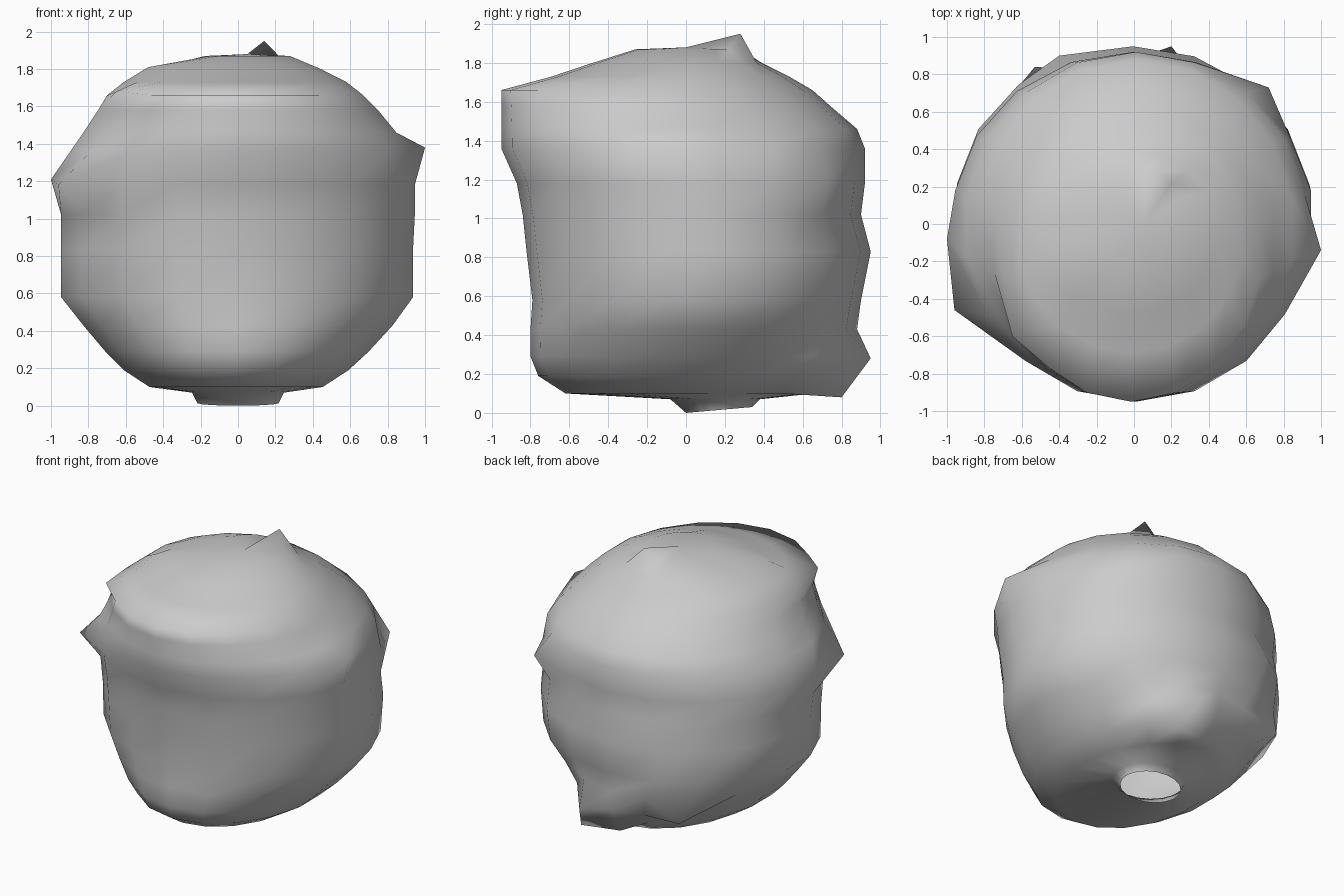
import bpy, bmesh, math
from mathutils import Vector

SIDES = 18

# Cross-sections from neck to crown: z, left, right, front, back
RINGS = [
    (0.02, -0.22, 0.22,  0.00, 0.34),
    (0.07, -0.25, 0.25, -0.08, 0.38),
    (0.10, -0.48, 0.46, -0.62, 0.66),
    (0.19, -0.62, 0.60, -0.76, 0.76),
    (0.29, -0.72, 0.71, -0.80, 0.86),
    (0.43, -0.84, 0.84, -0.80, 0.88),
    (0.58, -0.96, 0.95, -0.79, 0.90),
    (0.83, -0.96, 0.95, -0.82, 0.95),
    (1.02, -0.96, 0.96, -0.84, 0.90),
    (1.18, -0.97, 0.96, -0.87, 0.92),
    (1.36, -0.91, 0.93, -0.95, 0.92),
    (1.46, -0.84, 0.86, -0.95, 0.88),
    (1.58, -0.76, 0.76, -0.95, 0.74),
    (1.66, -0.71, 0.68, -0.95, 0.65),
    (1.73, -0.62, 0.59, -0.69, 0.53),
    (1.80, -0.46, 0.45, -0.48, 0.39),
    (1.87, -0.18, 0.28, -0.26, 0.28),
]

# Pulled-out lock tips
TIPS = [
    (-0.96, -0.46, 1.18), (-1.00, -0.08, 1.21), (1.00, -0.14, 1.38),
    (0.14, 0.28, 1.95), (0.72, 0.73, 1.18), (-0.40, 0.90, 0.83),
    (0.29, 0.80, 0.08), (0.00, 0.76, 0.10), (0.20, 0.95, 0.28),
    (-0.53, 0.84, 0.32), (-0.48, -0.27, 1.81), (-0.65, -0.60, 1.68),
]


def power(v, e):
    return math.copysign(abs(v) ** e, v)


def make_ring(bm, z, left, right, front, back):
    cx, cy = (left + right) / 2, (front + back) / 2
    ring = []
    for i in range(SIDES):
        a = 2 * math.pi * i / SIDES - math.pi / 2
        # the underside is pinched in at the back corners
        e = 1.12 if 0.08 < z < 0.5 and math.sin(a) > 0 else 1.0
        ring.append(bm.verts.new((cx + (right - left) / 2 * power(math.cos(a), e),
                                  cy + (back - front) / 2 * power(math.sin(a), e), z)))
    return ring


# Hair shell lofted through the rings, open at the neck
bm = bmesh.new()
rings = [make_ring(bm, *r) for r in RINGS]
for lo, hi in zip(rings, rings[1:]):
    for i in range(SIDES):
        j = (i + 1) % SIDES
        bm.faces.new((lo[i], lo[j], hi[j], hi[i]))
crown = bm.verts.new((0.05, 0.0, 1.88))
for i in range(SIDES):
    bm.faces.new((rings[-1][i], rings[-1][(i + 1) % SIDES], crown))

# Neck rim dips to the ground at its front
for v in rings[0]:
    v.co.z = 0.03 * max(0, v.co.y) / 0.34

# Move the closest vertex out to each tip
for tip in TIPS:
    target = Vector(tip)
    min(bm.verts, key=lambda v: (v.co - target).length).co = target

bmesh.ops.recalc_face_normals(bm, faces=bm.faces)
for f in bm.faces:
    f.smooth = True
mesh = bpy.data.meshes.new("hair_shell")
bm.to_mesh(mesh)
bm.free()
shell = bpy.data.objects.new("hair_shell", mesh)
bpy.context.collection.objects.link(shell)
